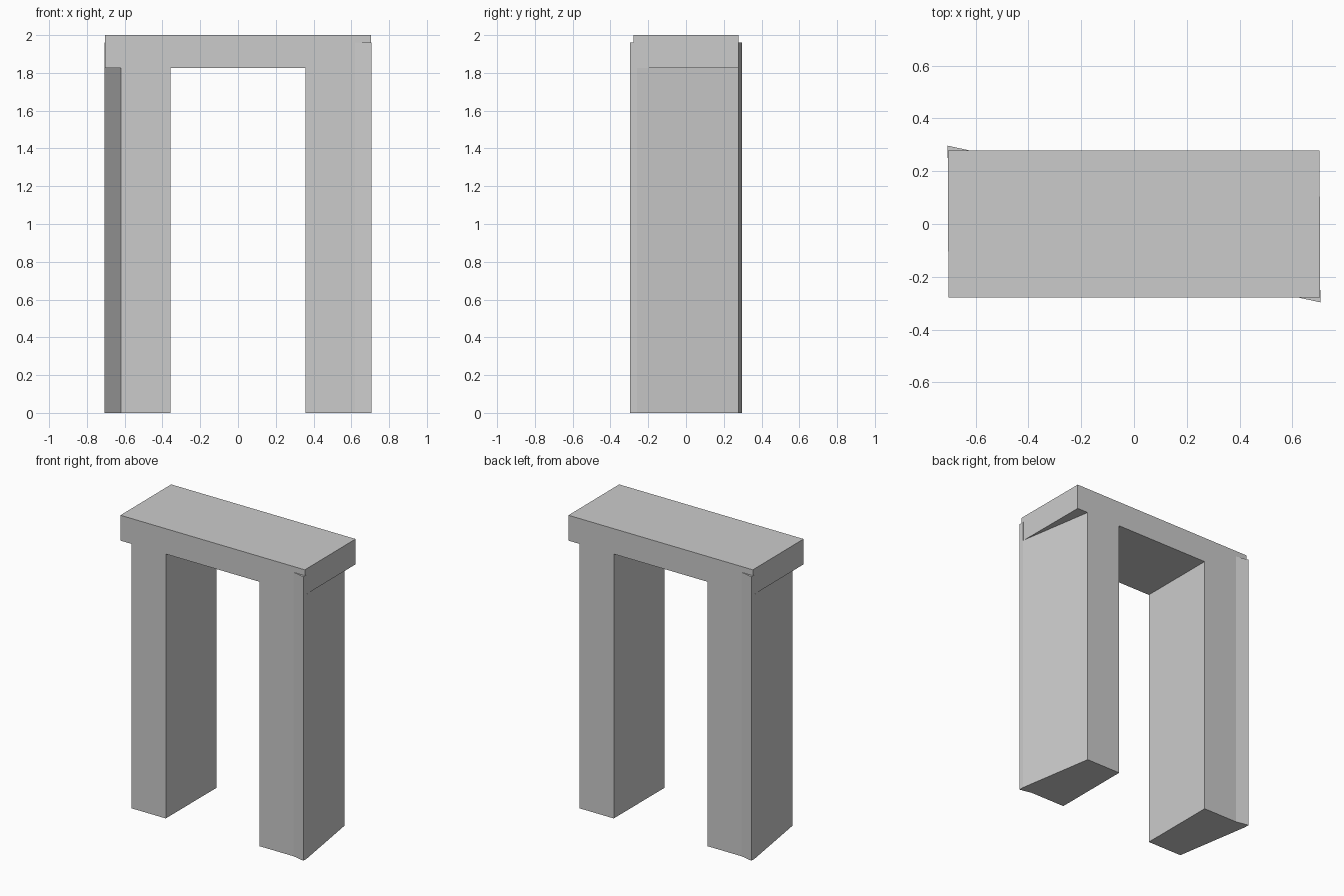
import bpy
import bmesh

cube = bpy.data.objects.get("Cube")
if cube:
    bpy.data.objects.remove(cube, do_unlink=True)

# Plain stone colour
stone = bpy.data.materials.new("grey stone")
stone.use_nodes = True
stone.diffuse_color = (0.6, 0.6, 0.6, 1)
stone.node_tree.nodes["Principled BSDF"].inputs["Base Color"].default_value = (0.6, 0.6, 0.6, 1)


def prism(name, outline, bottom, top, side=1):
    """Extrude a plan outline upward; side -1 turns it half a turn about z."""
    bm = bmesh.new()
    base = bm.faces.new([bm.verts.new((x * side, y * side, bottom)) for x, y in outline])
    result = bmesh.ops.extrude_face_region(bm, geom=[base])
    for item in result["geom"]:
        if isinstance(item, bmesh.types.BMVert):
            item.co.z = top
    bmesh.ops.recalc_face_normals(bm, faces=bm.faces)
    mesh = bpy.data.meshes.new(name)
    bm.to_mesh(mesh)
    bm.free()
    mesh.materials.append(stone)
    obj = bpy.data.objects.new(name, mesh)
    bpy.context.collection.objects.link(obj)
    return obj


UNDERSIDE = 1.825
DEPTH = 0.278

# Lintel with faintly skewed ends
prism("lintel", [(-0.703, -DEPTH), (0.705, -DEPTH), (0.703, DEPTH), (-0.705, DEPTH)],
      UNDERSIDE, 2.0)

# Legs: slanted outer face and one flared corner, repeated by a half turn
leg = [(0.357, -DEPTH), (0.62, -DEPTH), (0.707, -0.297), (0.707, -0.26),
       (0.62, DEPTH), (0.357, DEPTH)]
# Flared corner running on up past the lintel underside
flare = [(0.62, -0.27), (0.62, -DEPTH), (0.707, -0.297), (0.707, -0.26), (0.69, -0.26)]

for label, side in (("left", 1), ("right", -1)):
    prism(label + "_leg", leg, 0.0, UNDERSIDE, side)
    prism(label + "_flared_corner", flare, UNDERSIDE, 1.96, side)
